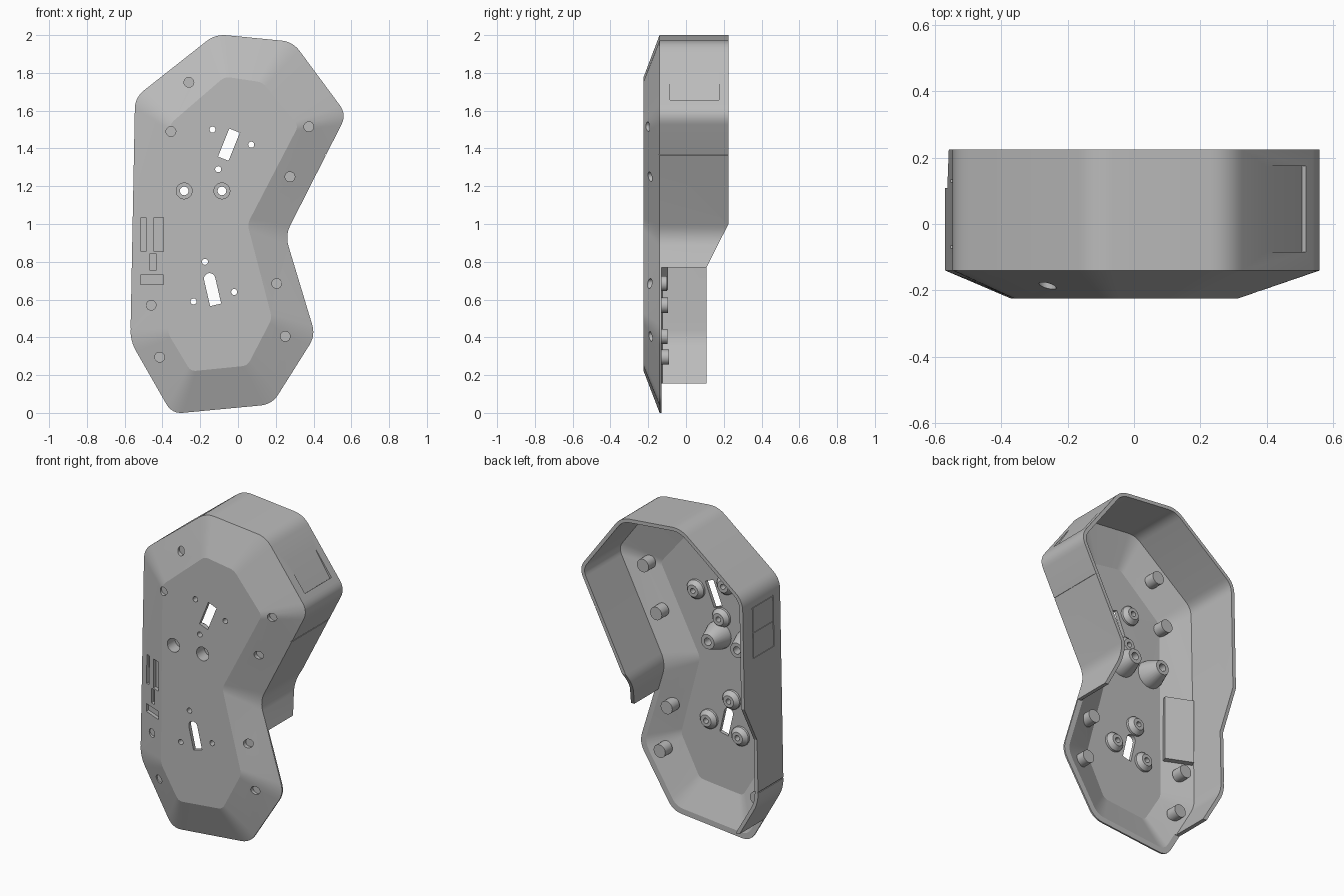
import bpy, bmesh, math
from mathutils import Vector, Matrix

cube = bpy.data.objects.get("Cube")
if cube:
    bpy.data.objects.remove(cube, do_unlink=True)

grey = bpy.data.materials.new("plain grey")
grey.use_nodes = True
TONE = (0.5, 0.5, 0.5, 1)
grey.diffuse_color = TONE
grey.node_tree.nodes["Principled BSDF"].inputs["Base Color"].default_value = TONE

RIM, FRONT, BACK, WALL = -0.14, -0.225, 0.225, 0.022

# Outline of the shell and of its flat front face, as (x, z)
outline = [(-0.12, 2.005), (0.29, 1.965), (0.575, 1.58), (0.25, 0.94), (0.41, 0.41),
           (0.18, 0.045), (-0.35, -0.005), (-0.57, 0.38), (-0.545, 1.67)]
face = [(-0.07, 1.78), (0.13, 1.75), (0.32, 1.52), (0.05, 1.0), (0.18, 0.5),
        (0.05, 0.25), (-0.25, 0.22), (-0.37, 0.42), (-0.36, 1.53)]


def rounded(points, cut, steps=6):
    """Polygon with each corner replaced by a quadratic arc."""
    out = []
    for i, p in enumerate(points):
        p = Vector(p)
        a, b = Vector(points[i - 1]), Vector(points[(i + 1) % len(points)])
        a, b = p + (a - p).normalized() * cut, p + (b - p).normalized() * cut
        for k in range(steps + 1):
            t = k / steps
            out.append(a * (1 - t) ** 2 + p * 2 * t * (1 - t) + b * t * t)
    return out


def make(name, bm):
    mesh = bpy.data.meshes.new(name)
    bm.to_mesh(mesh)
    bm.free()
    ob = bpy.data.objects.new(name, mesh)
    bpy.context.collection.objects.link(ob)
    mesh.materials.append(grey)
    return ob


def activate(ob):
    bpy.ops.object.select_all(action='DESELECT')
    ob.select_set(True)
    bpy.context.view_layer.objects.active = ob


def smooth(ob, angle):
    activate(ob)
    bpy.ops.object.shade_smooth_by_angle(angle=math.radians(angle))


def lathe(name, x, z, profile, segments=24):
    """Turned solid around a y axis; profile is a closed list of (radius, y)."""
    bm = bmesh.new()
    rings = []
    for k in range(segments):
        a = math.tau * k / segments
        rings.append([bm.verts.new((x + r * math.cos(a), y, z + r * math.sin(a))) for r, y in profile])
    for k in range(segments):
        p, q = rings[k], rings[(k + 1) % segments]
        for j in range(len(profile)):
            bm.faces.new((p[j - 1], p[j], q[j], q[j - 1]))
    bmesh.ops.remove_doubles(bm, verts=bm.verts, dist=1e-5)
    bmesh.ops.recalc_face_normals(bm, faces=bm.faces)
    return make(name, bm)


def box(name, centre, size, rotation=Matrix.Identity(4)):
    bm = bmesh.new()
    bmesh.ops.create_cube(bm, size=1, matrix=Matrix.Translation(centre) @ rotation @ Matrix.Diagonal((*size, 1)))
    return make(name, bm)


def prism(name, points, x0, x1):
    """Solid with a (y, z) section, run along x."""
    bm = bmesh.new()
    f = bm.faces.new([bm.verts.new((x0, y, z)) for y, z in points])
    ext = bmesh.ops.extrude_face_region(bm, geom=[f])
    bmesh.ops.translate(bm, vec=(x1 - x0, 0, 0), verts=[v for v in ext["geom"] if isinstance(v, bmesh.types.BMVert)])
    bmesh.ops.recalc_face_normals(bm, faces=bm.faces)
    return make(name, bm)


def cut(target, cutter):
    cutter.hide_render = True
    mod = target.modifiers.new("cut", 'BOOLEAN')
    mod.operation, mod.solver, mod.object = 'DIFFERENCE', 'EXACT', cutter
    activate(target)
    bpy.ops.object.modifier_apply(modifier=mod.name)
    bpy.data.objects.remove(cutter, do_unlink=True)


def rod(x, z, r, y0=-0.3, y1=0):
    return lathe("hole_cutter", x, z, [(0, y0), (r, y0), (r, y1), (0, y1)])


# Shell: wall, sloped border and flat front
bm = bmesh.new()
outer, inner = rounded(outline, 0.06), rounded(face, 0.03)
loops = [[bm.verts.new((p.x, y, p.y)) for p in pts]
         for pts, y in ((outer, BACK), (outer, RIM), (inner, FRONT))]
n = len(outer)
for a, b in zip(loops, loops[1:]):
    for i in range(n):
        bm.faces.new((a[i], a[(i + 1) % n], b[(i + 1) % n], b[i]))
cap = bm.faces.new(loops[2])
bm.normal_update()
if cap.normal.y > 0:
    bmesh.ops.reverse_faces(bm, faces=bm.faces)
shell = make("shell", bm)
solid = shell.modifiers.new("thickness", 'SOLIDIFY')
solid.thickness, solid.offset, solid.use_even_offset = WALL, -1, True
activate(shell)
bpy.ops.object.modifier_apply(modifier=solid.name)


def front_y(x, z):
    return shell.ray_cast(Vector((x, -1, z)), Vector((0, 1, 0)))[1].y


screws = [(-0.26, 1.75), (-0.355, 1.49), (0.375, 1.515), (0.275, 1.25), (0.205, 0.685),
          (0.25, 0.405), (-0.46, 0.57), (-0.415, 0.295)]
screw_depths = [front_y(x, z) for x, z in screws]
small_holes = [(-0.135, 1.5), (0.07, 1.42), (-0.105, 1.29), (-0.175, 0.8), (-0.02, 0.64), (-0.235, 0.59)]
large_holes = [(-0.285, 1.175), (-0.085, 1.175)]

# Trim the wall: stepped back edge, open right flank and open bottom
cut(shell, prism("back_cutter", [(0.24, 1.03), (0.108, 0.77), (0.108, -0.1), (0.5, -0.1), (0.5, 1.03)], -1, 1))
cut(shell, box("flank_cutter", (0.37, 0.17, 0.335), (1.5, 0.6, 0.87)))
cut(shell, box("bottom_cutter", (0, 0.17, 0), (3, 0.6, 0.31)))

# Holes and slots through the front
for x, z in screws:
    cut(shell, rod(x, z, 0.026))
for x, z in small_holes:
    cut(shell, rod(x, z, 0.016))
for x, z in large_holes:
    cut(shell, rod(x, z, 0.042))
tilt = lambda deg: Matrix.Rotation(math.radians(deg), 4, 'Y')
cut(shell, box("upper_slot_cutter", (-0.048, -0.2, 1.42), (0.06, 0.2, 0.16), tilt(22)))
cut(shell, box("lower_slot_cutter", (-0.134, -0.2, 0.64), (0.06, 0.2, 0.14), tilt(-13)))
cut(shell, rod(-0.15, 0.71, 0.03))

# Port openings in the left border, with a backing tray behind them
for x, z, w, h in ((-0.5, 0.945, 0.025, 0.18), (-0.42, 0.945, 0.05, 0.18),
                   (-0.45, 0.8, 0.03, 0.09), (-0.455, 0.705, 0.12, 0.05)):
    cut(shell, box("port_cutter", (x, -0.2, z), (w, 0.3, h)))
slope = Matrix.Rotation(math.radians(-23), 4, 'Z')
tray = box("port_tray", (-0.45, -0.147, 0.85), (0.17, 0.035, 0.4), slope)


def wall_cut(edge, t, y, length, height, depth):
    """Shallow groove in the wall along one outline edge."""
    a, b = Vector(outline[edge]), Vector(outline[(edge + 1) % len(outline)])
    p, d = a.lerp(b, t), b - a
    cut(shell, box("groove_cutter", (p.x, y, p.y), (length, height, 2 * depth),
                   tilt(-math.degrees(math.atan2(d.y, d.x)))))


# Seams and shallow wall panel lines
wall_cut(2, 0.335, 0.05, 0.006, 0.4, 0.005)
wall_cut(7, 0.05, -0.02, 0.006, 0.26, 0.005)
for t in (0.7, 0.82, 0.94):
    wall_cut(7, t, 0.03, 0.006, 0.2, 0.004)
for y in (-0.07, 0.13):
    wall_cut(7, 0.82, y, 0.31, 0.006, 0.004)

# Sloping thumb recess on the upper wall
a, b = Vector(outline[1]), Vector(outline[2])
d = (b - a).normalized()
normal = Vector((-d.y, d.x))
deep = a.lerp(b, 0.8)
bm = bmesh.new()
tri = [a.lerp(b, 0.36) + normal * 0.0005, deep - normal * 0.014, deep + normal * 0.02]
f = bm.faces.new([bm.verts.new((p.x, -0.085, p.y)) for p in tri])
ext = bmesh.ops.extrude_face_region(bm, geom=[f])
bmesh.ops.translate(bm, vec=(0, 0.26, 0), verts=[v for v in ext["geom"] if isinstance(v, bmesh.types.BMVert)])
bmesh.ops.recalc_face_normals(bm, faces=bm.faces)
cut(shell, make("recess_cutter", bm))
smooth(shell, 14)

# Screw posts behind the border
for (x, z), y in zip(screws, screw_depths):
    smooth(lathe("screw_post", x, z, [(0, y + 0.02), (0.04, y + 0.02), (0.04, y + 0.09), (0, y + 0.09)]), 30)

# Conical collars around the small holes
for x, z in small_holes:
    smooth(lathe("hole_collar", x, z, [(0.016, -0.215), (0.06, -0.215), (0.058, -0.19),
                                       (0.036, -0.165), (0.016, -0.165)]), 30)

# Tall conical standoffs with a stepped bore
for x, z in large_holes:
    smooth(lathe("standoff", x, z, [(0.042, -0.215), (0.085, -0.215), (0.08, -0.18), (0.045, -0.09),
                                    (0.023, -0.09), (0.023, -0.15), (0.042, -0.15)]), 30)
